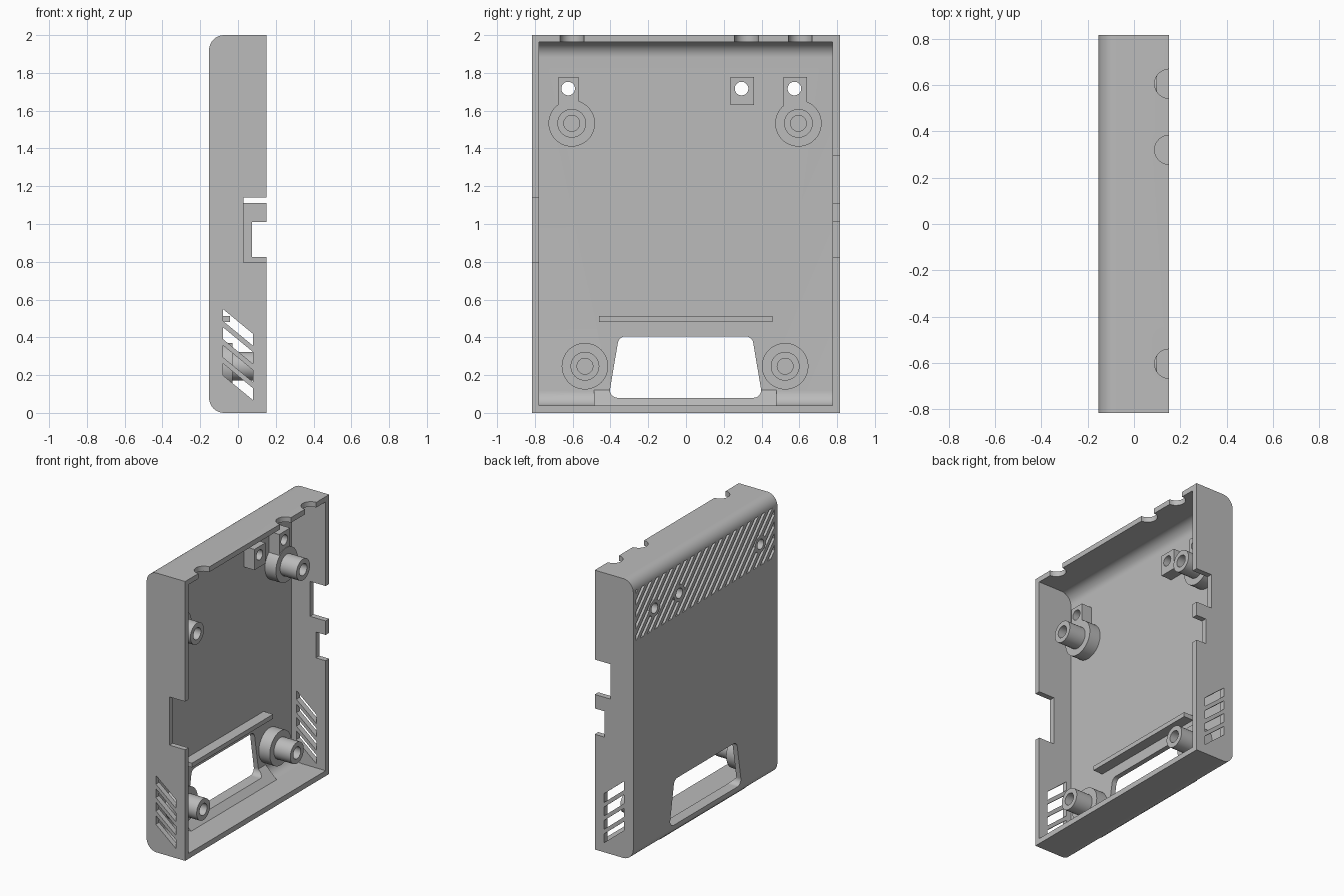
import bpy, bmesh, math
from mathutils import Vector

if "Cube" in bpy.data.objects:
    bpy.data.objects.remove(bpy.data.objects["Cube"])

grey = bpy.data.materials.new("plain_grey")
grey.use_nodes = True
grey.diffuse_color = (0.5, 0.5, 0.5, 1)
grey.node_tree.nodes["Principled BSDF"].inputs["Base Color"].default_value = (0.5, 0.5, 0.5, 1)


def rounded(corners, steps=10):
    """Outline from (u, v, radius) corners, with arcs where the radius is set."""
    out = []
    for i, (u, v, r) in enumerate(corners):
        p = Vector((u, v))
        if not r:
            out.append(p)
            continue
        a = (Vector(corners[i - 1][:2]) - p).normalized()
        b = (Vector(corners[(i + 1) % len(corners)][:2]) - p).normalized()
        half = a.angle(b) / 2
        centre = p + (a + b).normalized() * r / math.sin(half)
        start = p + a * r / math.tan(half) - centre
        end = p + b * r / math.tan(half) - centre
        for k in range(steps + 1):
            out.append(centre + start.lerp(end, k / steps).normalized() * r)
    return out


def rect(u0, u1, v0, v1):
    return [(u0, v0), (u1, v0), (u1, v1), (u0, v1)]


def circle(u, v, r, n=48):
    return [(u + r * math.cos(math.tau * k / n), v + r * math.sin(math.tau * k / n)) for k in range(n)]


def prism(name, outlines, axis, lo, hi):
    """Extrude one or more outlines along an axis into one object."""
    place = {"X": lambda u, v, w: (w, u, v),
             "Y": lambda u, v, w: (u, w, v),
             "Z": lambda u, v, w: (u, v, w)}[axis]
    bm = bmesh.new()
    for pts in outlines:
        rings = [[bm.verts.new(place(u, v, w)) for u, v in pts] for w in (lo, hi)]
        bm.faces.new(rings[0])
        bm.faces.new(rings[1])
        for i in range(len(pts)):
            bm.faces.new((rings[0][i - 1], rings[0][i], rings[1][i], rings[1][i - 1]))
    bmesh.ops.recalc_face_normals(bm, faces=bm.faces)
    mesh = bpy.data.meshes.new(name)
    bm.to_mesh(mesh)
    bm.free()
    mesh.materials.append(grey)
    ob = bpy.data.objects.new(name, mesh)
    bpy.context.collection.objects.link(ob)
    return ob


def activate(ob):
    bpy.ops.object.select_all(action="DESELECT")
    ob.select_set(True)
    bpy.context.view_layer.objects.active = ob


def combine(ob, other, operation="DIFFERENCE", keep=False):
    mod = ob.modifiers.new("cut", "BOOLEAN")
    mod.object, mod.operation, mod.solver = other, operation, "EXACT"
    activate(ob)
    bpy.ops.object.modifier_apply(modifier=mod.name)
    if not keep:
        bpy.data.objects.remove(other)


BACK, OPEN, FLOOR = -0.153, 0.152, -0.117
SIDE = 0.815
HOLES = [(-0.624, 1.717), (0.294, 1.717), (0.574, 1.717)]

# Tray shell, rounded along the top and bottom back edges
shell = prism("shell", [rounded([(BACK, 0, 0.08), (OPEN, 0, 0), (OPEN, 2, 0), (BACK, 2, 0.08)])],
              "Y", -SIDE, SIDE)
combine(shell, prism("cavity", [rounded([(FLOOR, 0.038, 0.08), (0.3, 0.038, 0),
                                         (0.3, 1.963, 0), (FLOOR, 1.963, 0.08)])], "Y", -0.777, 0.775))

# Port notches in the side walls
combine(shell, prism("front_notch", [rect(0.028, 0.3, 0.795, 1.14)], "Y", -1, -0.7))
combine(shell, prism("rear_notches", [rect(0.028, 0.3, 1.11, 1.36), rect(0.075, 0.3, 0.825, 1.01)],
                     "Y", 0.7, 1))

# Round notches in the top wall
combine(shell, prism("top_notches", [circle(OPEN, y, 0.063) for y in (-0.603, 0.32, 0.605)],
                     "Z", 1.9, 2.1))

# Slanted side vents through both side walls
vents = []
for i in range(4):
    top = 0.55 - i * 0.096
    vents.append([(-0.08, top), (-0.08, top - 0.063), (0.08, top - 0.195), (0.08, top - 0.132)])
for lo, hi in ((-1, -0.7), (0.7, 1)):
    combine(shell, prism("side_vents", vents, "Y", lo, hi))

# Shallow diagonal grooves on the back, leaving discs round the screw holes
z0, z1 = 1.565, 1.925
slots = []
for i in range(26):
    y = -0.82 + i * 0.08
    slots.append([(y, z0), (y + 0.038, z0), (y + 0.038 - 0.34, z1), (y - 0.34, z1)])
grooves = prism("grooves", slots, "X", -0.2, -0.134)
combine(grooves, prism("groove_area", [rect(-0.785, 0.785, 1.5, 1.98)], "X", -0.25, -0.1), "INTERSECT")
combine(grooves, prism("hole_discs", [circle(y, z, 0.06) for y, z in HOLES], "X", -0.25, -0.1))
combine(shell, grooves)

# Wedge along the bottom inside corner
wedge = prism("bottom_wedge", [[(-0.13, 0.125), (-0.13, 0.02), (-0.03, 0.02), (-0.03, 0.038), (FLOOR, 0.122)]],
              "Y", -0.488, 0.48)

# Tapered window
window = prism("window_cutter", [rounded([(-0.41, 0.08, 0.04), (0.405, 0.08, 0.04),
                                          (0.35, 0.405, 0.04), (-0.355, 0.405, 0.04)])], "X", -0.3, 0.1)
combine(shell, window, keep=True)
combine(wedge, window)

# Shelf above the window
shelf = prism("shelf", [rect(-0.46, 0.457, 0.48, 0.512)], "X", -0.125, -0.042)

# Screw blocks with holes through the back
parts = [shell, wedge, shelf]
blocks = [prism("screw_block", [rect(y0, y1, zb, 1.778)], "X", -0.125, -0.035)
          for y0, y1, zb in ((-0.674, -0.568, 1.6), (0.236, 0.361, 1.63), (0.517, 0.64, 1.6))]
drill = prism("screw_drill", [circle(y, z, 0.036, 32) for y, z in HOLES], "X", -0.3, 0.1)
for ob in blocks + [shell]:
    combine(ob, drill, keep=True)
bpy.data.objects.remove(drill)
parts += blocks

# Stepped standoffs with blind holes
for y, z in ((-0.605, 1.533), (0.595, 1.533), (-0.535, 0.247), (0.525, 0.247)):
    post = prism("standoff", [circle(y, z, 0.123)], "X", -0.125, -0.03)
    combine(post, prism("pin", [circle(y, z, 0.076)], "X", -0.1, 0.1), "UNION")
    combine(post, prism("bore", [circle(y, z, 0.042)], "X", -0.06, 0.3))
    parts.append(post)

for ob in parts:
    activate(ob)
    bpy.ops.object.shade_smooth_by_angle(angle=math.radians(30))
